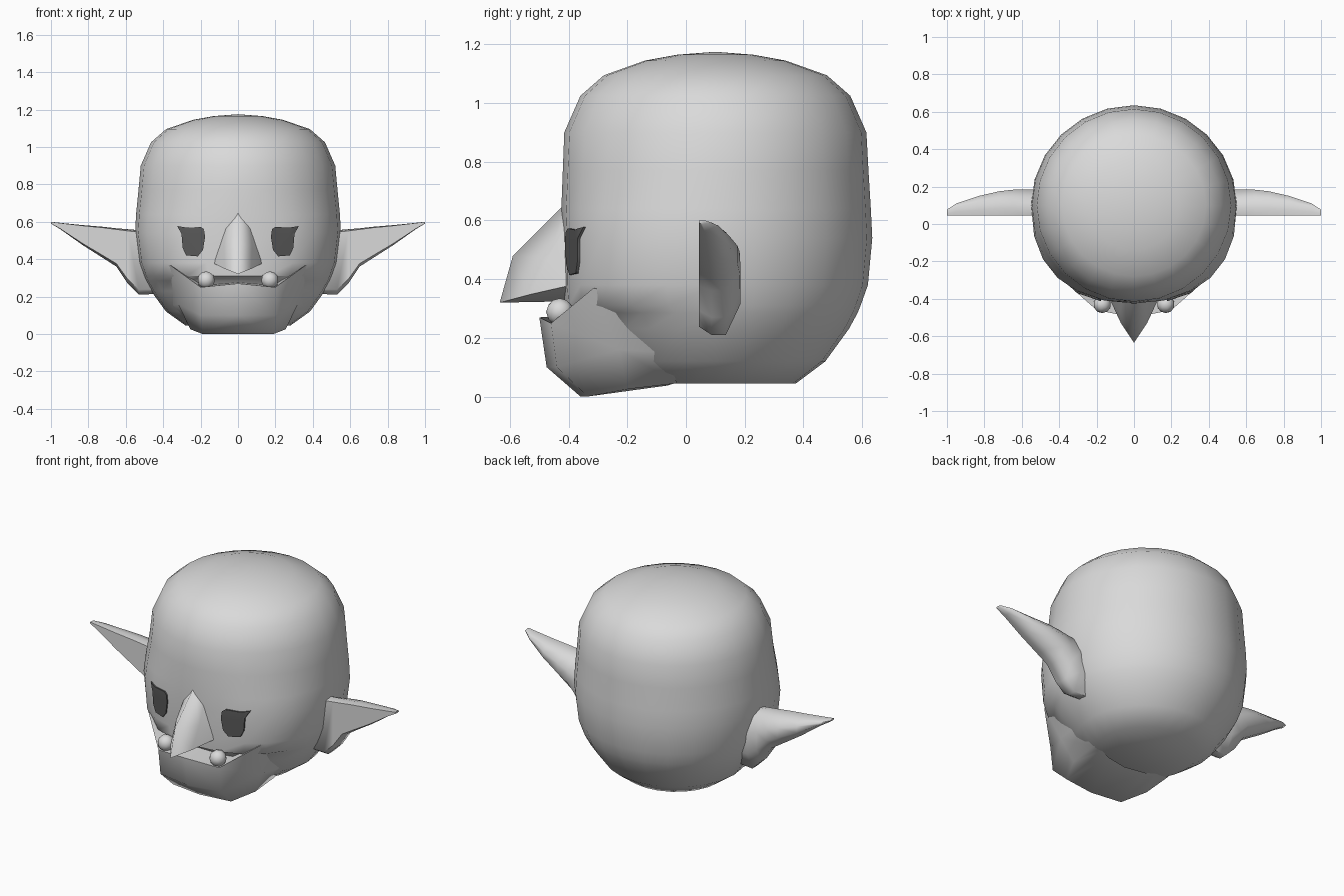
import bpy, bmesh, math
from mathutils import Vector
from mathutils.bvhtree import BVHTree

if "Cube" in bpy.data.objects:
    bpy.data.objects.remove(bpy.data.objects["Cube"])


def material(name, value):
    m = bpy.data.materials.new(name)
    m.diffuse_color = (value, value, value, 1)
    m.use_nodes = True
    m.node_tree.nodes["Principled BSDF"].inputs["Base Color"].default_value = m.diffuse_color
    return m


SKIN = material("grey_skin", 0.7)
DARK = material("dark_eye", 0.1)


def finish(bm, name, mat, mirror=False, angle=60, outward=True):
    if outward:
        bmesh.ops.recalc_face_normals(bm, faces=bm.faces)
    me = bpy.data.meshes.new(name)
    bm.to_mesh(me)
    bm.free()
    me.materials.append(mat)
    ob = bpy.data.objects.new(name, me)
    bpy.context.collection.objects.link(ob)
    bpy.ops.object.select_all(action='DESELECT')
    ob.select_set(True)
    bpy.context.view_layer.objects.active = ob
    bpy.ops.object.shade_smooth_by_angle(angle=math.radians(angle))
    if mirror:
        mod = ob.modifiers.new("mirror", 'MIRROR')
        mod.use_clip = True
        mod.merge_threshold = 0.0005
    return ob


def loft(bm, rings):
    """Skin closed rings of equal length and return the vertex rings."""
    vs = [[bm.verts.new(p) for p in r] for r in rings]
    n = len(vs[0])
    for a, b in zip(vs, vs[1:]):
        for i in range(n):
            j = (i + 1) % n
            bm.faces.new((a[i], a[j], b[j], b[i]))
    return vs


def power(v, e):
    return math.copysign(abs(v) ** e, v)


# Skull: height, half width, front y, back y, squareness of the face half
SECTIONS = [
    (0.045, 0.28, -0.20, 0.375, 2.0), (0.12, 0.385, -0.27, 0.475, 2.0),
    (0.23, 0.465, -0.34, 0.555, 2.1), (0.285, 0.495, -0.36, 0.585, 2.2),
    (0.31, 0.505, -0.415, 0.595, 2.3), (0.38, 0.53, -0.42, 0.62, 2.35),
    (0.54, 0.55, -0.42, 0.635, 2.35), (0.64, 0.545, -0.425, 0.63, 2.2),
    (0.77, 0.532, -0.42, 0.622, 2.05), (0.90, 0.52, -0.415, 0.615, 2.0),
    (1.025, 0.465, -0.36, 0.56, 2.0), (1.095, 0.385, -0.28, 0.48, 2.0),
    (1.145, 0.24, -0.14, 0.34, 2.0), (1.165, 0.13, -0.03, 0.23, 2.0),
]
SIDES = 24


def skull_ring(z, w, front, back, n):
    pts = []
    for i in range(SIDES):
        a = 2 * math.pi * i / SIDES
        c, s = math.cos(a), math.sin(a)
        if s < 0:
            pts.append((w * power(c, 2 / n), 0.1 + (0.1 - front) * power(s, 2 / n), z))
        else:
            pts.append((w * c, 0.1 + (back - 0.1) * s, z))
    return pts


bm = bmesh.new()
rings = loft(bm, [skull_ring(*s) for s in SECTIONS])
bm.faces.new(rings[0])
crown = bm.verts.new((0, 0.1, 1.175))
for i in range(SIDES):
    bm.faces.new((rings[-1][i], rings[-1][(i + 1) % SIDES], crown))
bmesh.ops.recalc_face_normals(bm, faces=bm.faces)
surface = BVHTree.FromBMesh(bm)
finish(bm, "skull", SKIN, angle=50)

# Lower jaw: rows run from inner lip to underside, columns from middle to cheek
JAW = [
    [(0, -0.34, 0.275), (0.19, -0.32, 0.26), (0.34, -0.26, 0.36), (0.42, -0.09, 0.3)],
    [(0, -0.50, 0.27), (0.2, -0.46, 0.25), (0.365, -0.315, 0.37), (0.455, -0.09, 0.3)],
    [(0, -0.475, 0.10), (0.2, -0.44, 0.10), (0.32, -0.23, 0.16), (0.355, -0.07, 0.15)],
    [(0, -0.36, 0.0), (0.19, -0.335, 0.0), (0.255, -0.2, 0.025), (0.26, -0.03, 0.045)],
    [(0, -0.08, 0.035), (0.13, -0.06, 0.038), (0.19, -0.04, 0.045), (0.21, 0, 0.05)],
]
bm = bmesh.new()
grid = [[bm.verts.new(p) for p in row] for row in JAW]
for a, b in zip(grid, grid[1:]):
    for i in range(3):
        bm.faces.new((a[i], b[i], b[i + 1], a[i + 1]))
finish(bm, "lower_jaw", SKIN, mirror=True, angle=65, outward=False)

# Pointed nose, half modelled and mirrored
bm = bmesh.new()
brow, ridge, tip, base, brow_side, ridge_side, nostril, tip_side = [bm.verts.new(p) for p in (
    (0, -0.41, 0.66), (0, -0.59, 0.48), (0, -0.635, 0.32), (0, -0.38, 0.325),
    (0.06, -0.395, 0.6), (0.075, -0.47, 0.47), (0.135, -0.39, 0.38), (0.07, -0.53, 0.348))]
for f in ((brow, ridge, ridge_side, brow_side), (ridge, tip, tip_side, ridge_side),
          (ridge_side, tip_side, nostril), (brow_side, ridge_side, nostril),
          (tip, base, nostril, tip_side)):
    bm.faces.new(f)
finish(bm, "nose", SKIN, mirror=True, outward=False)

# Ears: x, top z, bottom z, thickness behind the flat front
EAR = [(0.42, 0.54, 0.215, 0.13), (0.53, 0.555, 0.21, 0.14), (0.59, 0.56, 0.27, 0.14),
       (0.65, 0.565, 0.36, 0.138), (0.72, 0.573, 0.405, 0.13), (0.83, 0.582, 0.475, 0.105),
       (0.95, 0.594, 0.56, 0.065), (1.0, 0.6, 0.59, 0.032)]
PROFILE = [(0, 0.97), (0.3, 1), (0.7, 0.92), (1, 0.65), (1, 0.3), (0.65, 0), (0.3, 0), (0, 0.08)]
bm = bmesh.new()
rings = loft(bm, [[(x, 0.045 + t * u, lo + (hi - lo) * v) for u, v in PROFILE]
                  for x, hi, lo, t in EAR])
bm.faces.new(rings[0])
bm.faces.new(rings[-1])
finish(bm, "ears", SKIN, mirror=True)

# Tusk tips resting on the lower lip
bm = bmesh.new()
bmesh.ops.create_icosphere(bm, subdivisions=2, radius=0.047)
bmesh.ops.translate(bm, vec=(0.17, -0.43, 0.288), verts=bm.verts)
finish(bm, "tusks", SKIN, mirror=True)

# Eyes: thin plates laid over the face, with a lash at the outer corner
OUTLINE = [(0.182, 0.56), (0.2, 0.573), (0.27, 0.568), (0.325, 0.577), (0.302, 0.535),
           (0.296, 0.46), (0.277, 0.42), (0.215, 0.415), (0.187, 0.45), (0.176, 0.52)]
bm = bmesh.new()
rim = [bm.verts.new((x, 0, z)) for x, z in OUTLINE]
middle = bm.verts.new((0.24, 0, 0.5))
for i, v in enumerate(rim):
    bm.faces.new((v, middle, rim[(i + 1) % len(rim)]))
bmesh.ops.subdivide_edges(bm, edges=bm.edges[:], cuts=3, use_grid_fill=True)
for v in bm.verts:
    hit = surface.ray_cast(Vector((v.co.x, -2, v.co.z)), Vector((0, 1, 0)))[0]
    v.co.y = hit.y - 0.009
for f in bm.faces:
    f.normal_update()
    if f.normal.y > 0:
        f.normal_flip()
edge = [e for e in bm.edges if e.is_boundary]
side = bmesh.ops.extrude_edge_only(bm, edges=edge)["geom"]
bmesh.ops.translate(bm, vec=(0, 0.0095, 0),
                    verts=[g for g in side if isinstance(g, bmesh.types.BMVert)])
finish(bm, "eyes", DARK, mirror=True, outward=False)
